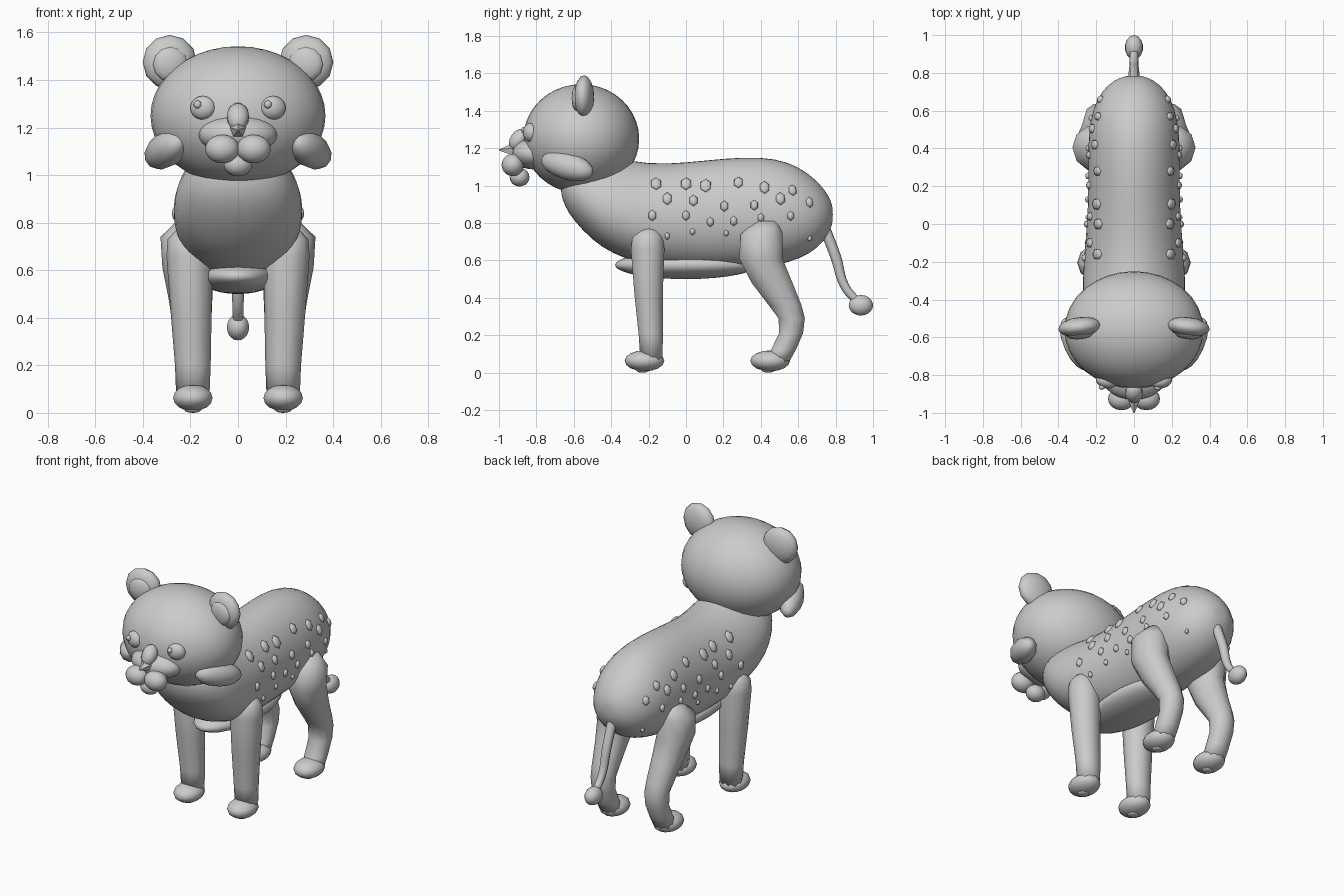
import bpy, bmesh
from math import sin, cos, pi, radians
from mathutils import Vector, Matrix, Euler
from mathutils.bvhtree import BVHTree

if "Cube" in bpy.data.objects:
    bpy.data.objects.remove(bpy.data.objects["Cube"])


def finish(name, bm):
    bmesh.ops.recalc_face_normals(bm, faces=bm.faces)
    me = bpy.data.meshes.new(name)
    bm.to_mesh(me)
    bm.free()
    for p in me.polygons:
        p.use_smooth = True
    ob = bpy.data.objects.new(name, me)
    bpy.context.collection.objects.link(ob)
    return ob


def ball(name, loc, size, rot=None, seg=24, rings=14):
    """Ellipsoid; rot is a 4x4 matrix applied after scaling."""
    bm = bmesh.new()
    m = Matrix.Translation(loc) @ (rot or Matrix()) @ Matrix.Diagonal((*size, 1))
    bmesh.ops.create_uvsphere(bm, u_segments=seg, v_segments=rings, radius=1, matrix=m)
    return finish(name, bm)


def loft(name, rings):
    """Skin closed rings of points and cap both ends."""
    bm = bmesh.new()
    vs = [[bm.verts.new(p) for p in r] for r in rings]
    n = len(vs[0])
    for a, b in zip(vs, vs[1:]):
        for i in range(n):
            j = (i + 1) % n
            bm.faces.new((a[i], a[j], b[j], b[i]))
    bm.faces.new(vs[0])
    bm.faces.new(vs[-1])
    return finish(name, bm)


def tube(name, path, seg=10):
    """Limb of horizontal rings: x, y, z, radius x, radius y."""
    return loft(name, [[(x + rx * cos(2 * pi * i / seg), y + ry * sin(2 * pi * i / seg), z)
                        for i in range(seg)] for x, y, z, rx, ry in path])


def aim(d):
    return Vector(d).to_track_quat('Z', 'Y').to_matrix().to_4x4()


# Body: y, bottom z, top z, half width
sections = [(-.67, .96, 1.04, .04), (-.65, .89, 1.1, .13), (-.6, .81, 1.15, .2),
            (-.5, .705, 1.17, .255), (-.4, .635, 1.155, .275), (-.2, .56, 1.115, .268),
            (0, .54, 1.125, .25), (.2, .545, 1.148, .243), (.4, .555, 1.158, .247),
            (.55, .585, 1.13, .235), (.66, .63, 1.065, .2), (.74, .70, .985, .14),
            (.775, .77, .92, .075), (.785, .81, .88, .035)]
N = 24
body_rings = []
for y, lo, hi, w in sections:
    c, h = (lo + hi) / 2, (hi - lo) / 2
    k = .13 if y < -.1 else .06
    body_rings.append([(w * cos(2 * pi * i / N) * (1 - k * sin(2 * pi * i / N)), y,
                        c + h * sin(2 * pi * i / N)) for i in range(N)])
body = loft("body", body_rings)
sub = body.modifiers.new("smooth", 'SUBSURF')
sub.levels = sub.render_levels = 1
ball("belly_patch", (0, 0, .575), (.17, .38, .075))

# Head and face
ball("head", (0, -.56, 1.25), (.368, .31, .292), seg=32, rings=20)
ball("muzzle", (0, -.82, 1.17), (.165, .11, .083))
ball("nose_bridge", (0, -.895, 1.245), (.048, .045, .065),
     Euler((radians(-35), 0, 0)).to_matrix().to_4x4(), 10, 8)
ball("chin", (0, -.89, 1.045), (.06, .053, .05), seg=16, rings=10)

# Nose: small pointed wedge
bm = bmesh.new()
bmesh.ops.create_cone(bm, cap_ends=True, segments=5, radius1=.035, radius2=.004, depth=.075,
                      matrix=Matrix.Translation((0, -.962, 1.19)) @ aim((0, -1, 0)))
nose = finish("nose", bm)
for p in nose.data.polygons:
    p.use_smooth = False

for s, side in ((-1, "left"), (1, "right")):
    ball("muzzle_puff_" + side, (s * .066, -.926, 1.11), (.072, .06, .06), seg=16, rings=10)
    # Eyes with small highlights
    ball("eye_" + side, (s * .148, -.833, 1.283), (.055, .037, .05),
         Matrix.Rotation(s * .3, 4, 'Z'), 16, 10)
    ball("eye_highlight_" + side, (s * .148 - .022, -.864 if s < 0 else -.868, 1.297),
         (.017, .014, .017), seg=8, rings=6)
    # Ears: rounded discs facing forward
    turn = Matrix.Rotation(-s * .12, 4, 'Z') @ Matrix.Rotation(pi / 2, 4, 'X')
    ball("ear_" + side, (s * .287, -.545, 1.475), (.115, .115, .052), turn, 12, 8)
    ball("inner_ear_" + side, (s * .285, -.58, 1.467), (.075, .075, .03), turn, 12, 8)
    # Cheek tufts
    ball("cheek_tuft_" + side, (s * .305, -.635, 1.105), (.07, .075, .155),
         aim((s * .09, .2, -.055)), 10, 8)

    # Front legs
    tube("front_leg_" + side, [(s * x, y, z, rx, ry) for x, y, z, rx, ry in (
        (.21, -.2, .77, .05, .05), (.208, -.205, .73, .088, .085), (.204, -.205, .66, .097, .094),
        (.197, -.2, .42, .086, .08), (.19, -.188, .2, .075, .068), (.19, -.185, .07, .07, .062))])
    # Hind legs
    tube("hind_leg_" + side, [(s * x, y, z, rx, ry) for x, y, z, rx, ry in (
        (.205, .43, .81, .05, .06), (.213, .405, .74, .113, .118), (.21, .4, .61, .108, .122),
        (.2, .46, .48, .092, .115), (.193, .53, .36, .08, .092), (.19, .565, .29, .074, .074),
        (.19, .562, .21, .07, .067), (.19, .52, .12, .068, .07), (.19, .49, .06, .066, .066))])
    # Paws with pads underneath
    for part, y in (("front", -.222), ("hind", .45)):
        ball(f"{part}_paw_{side}", (s * .19, y, .063), (.085, .106, .056), seg=14, rings=8)
        ball(f"{part}_pad_{side}", (s * .19, y - .01, .012), (.035, .035, .012), seg=8, rings=6)

# Tail with a tuft
tail = bpy.data.curves.new("tail", 'CURVE')
tail.dimensions = '3D'
tail.bevel_depth = .03
tail.bevel_resolution = 2
tail.use_fill_caps = True
sp = tail.splines.new('BEZIER')
pts = [(.73, .80, 1), (.80, .62, .95), (.85, .46, .8), (.92, .375, .7)]
sp.bezier_points.add(len(pts) - 1)
for b, (y, z, r) in zip(sp.bezier_points, pts):
    b.co = (0, y, z)
    b.radius = r
    b.handle_left_type = b.handle_right_type = 'AUTO'
sp.resolution_u = 6
bpy.context.collection.objects.link(bpy.data.objects.new("tail", tail))
ball("tail_tuft", (0, .935, .36), (.048, .065, .055), seg=14, rings=10)

# Coat spots: y, z, size, laid on the flank and mirrored
spots = [(-.16, 1.01, .04), (0, 1.01, .04), (.105, 1.0, .042), (.28, 1.017, .035),
         (.42, .99, .037), (.57, .975, .032), (.66, .91, .03), (-.1, .93, .036), (.04, .92, .032),
         (.205, .89, .03), (.365, .895, .029), (.505, .93, .036), (-.18, .84, .03), (0, .84, .028),
         (.13, .805, .026), (.255, .81, .027), (.4, .828, .025), (.56, .838, .026),
         (-.1, .73, .02), (.035, .753, .02), (.215, .745, .018), (.66, .718, .016)]
tree = BVHTree.FromObject(body, bpy.context.evaluated_depsgraph_get())
for s, side in ((-1, "left"), (1, "right")):
    for i, (y, z, r) in enumerate(spots):
        hit, normal, _, _ = tree.ray_cast(Vector((s, y, z)), Vector((-s, 0, 0)))
        if hit:
            ball(f"spot_{side}_{i + 1}", hit, (r * .75, r, .016), aim(normal), 6, 6)
